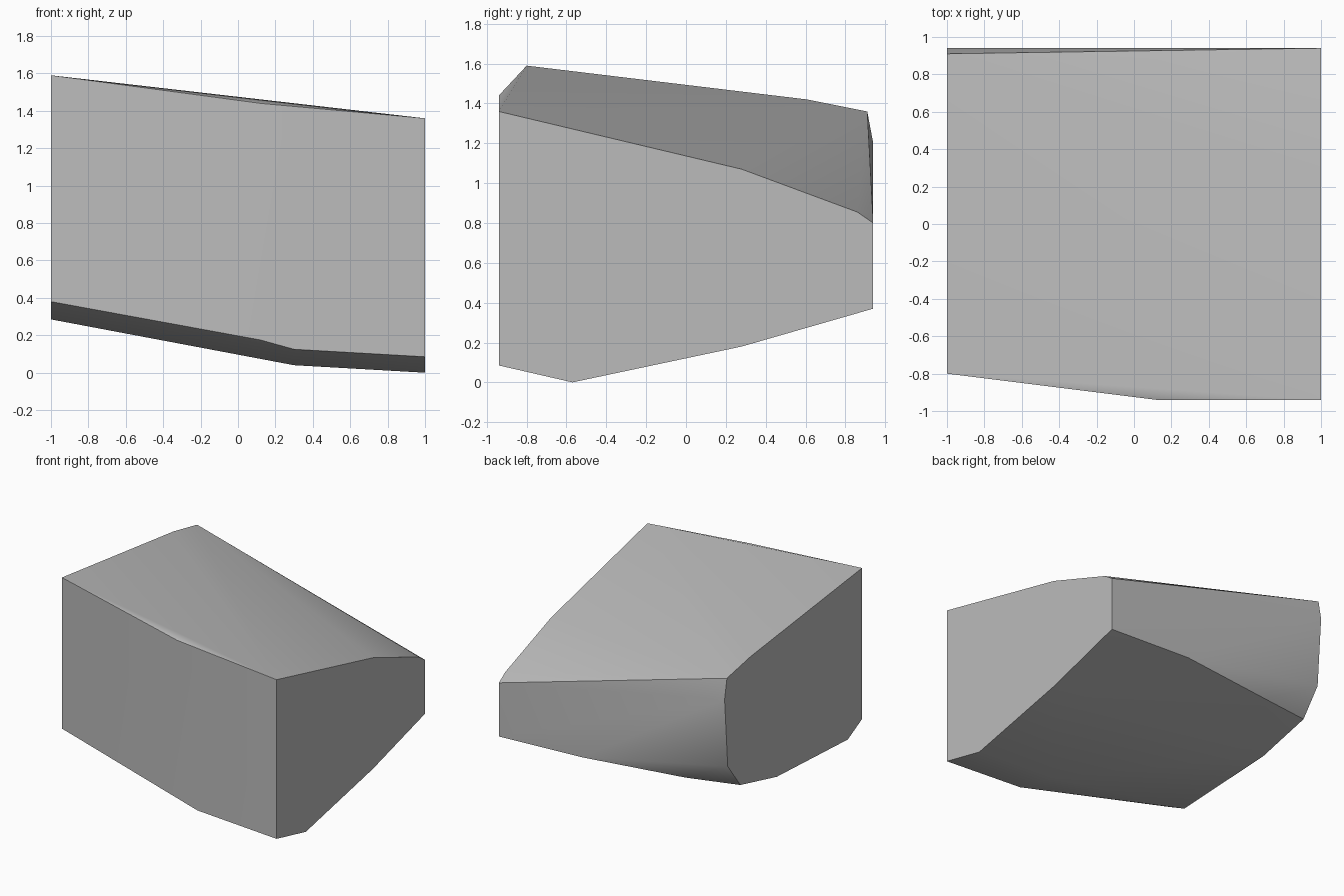
import bpy
import bmesh
import math

default_cube = bpy.data.objects.get("Cube")
if default_cube:
    bpy.data.objects.remove(default_cube, do_unlink=True)


def make_material(name, colour):
    material = bpy.data.materials.new(name)
    material.use_nodes = True
    material.diffuse_color = colour
    shader = material.node_tree.nodes["Principled BSDF"]
    shader.inputs["Base Color"].default_value = colour
    shader.inputs["Roughness"].default_value = 0.8
    return material


# Flat outlines of the two cut ends, as (y, z)
right_end = [(-.94, 1.36), (.28, 1.07), (.86, .855), (.94, .8),
             (.94, .37), (.28, .18), (-.57, 0), (-.94, .085)]
left_end = [(-.8, 1.59), (.61, 1.42), (.91, 1.36), (.94, 1.2), (.9, .65),
            (.74, .44), (.28, .33), (-.62, .285), (-.8, .38)]

# Corners where the long sides bend between the ends
front_bends = [(.12, -.94, 1.44), (.12, -.94, .175), (.3, -.94, .125)]
bottom_bends = [(.3, -.57, .04)]
back_bends = [(.27, .94, .4), (-.57, .82, .415)]

points = [(1, y, z) for y, z in right_end]
points += [(-1, y, z) for y, z in left_end]
points += front_bends + bottom_bends + back_bends

# Wrap the corners in a faceted solid
bm = bmesh.new()
for point in points:
    bm.verts.new(point)
hull = bmesh.ops.convex_hull(bm, input=bm.verts[:])
unused = {item for item in hull["geom_interior"] + hull["geom_unused"]
          if isinstance(item, bmesh.types.BMVert)}
bmesh.ops.delete(bm, geom=list(unused), context="VERTS")

# Merge the triangles of each flat end into one face
bmesh.ops.dissolve_limit(bm, angle_limit=math.radians(0.5),
                         verts=bm.verts[:], edges=bm.edges[:])
bmesh.ops.recalc_face_normals(bm, faces=bm.faces[:])

mesh = bpy.data.meshes.new("stone_block")
bm.to_mesh(mesh)
bm.free()
mesh.materials.append(make_material("stone grey", (0.5, 0.5, 0.5, 1)))

stone_block = bpy.data.objects.new("stone_block", mesh)
bpy.context.collection.objects.link(stone_block)

# Soft bends along the sides, crisp edges at the cuts
bpy.ops.object.select_all(action="DESELECT")
stone_block.select_set(True)
bpy.context.view_layer.objects.active = stone_block
bpy.ops.object.shade_smooth_by_angle(angle=math.radians(30))
